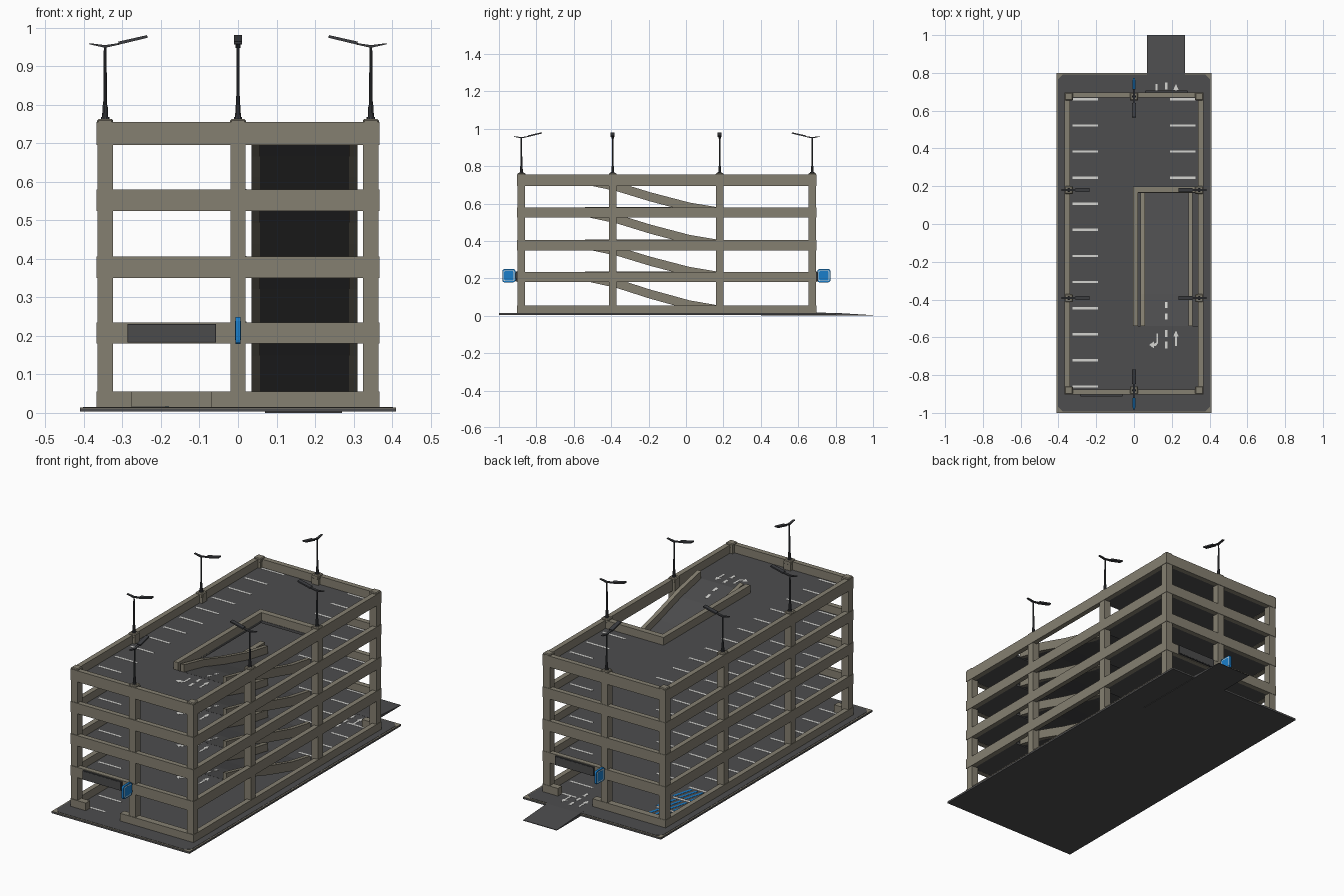
import bpy, bmesh, math
from mathutils import Matrix, Vector

if "Cube" in bpy.data.objects:
    bpy.data.objects.remove(bpy.data.objects["Cube"])


def material(name, c):
    m = bpy.data.materials.new(name)
    m.diffuse_color = (*c, 1)
    m.use_nodes = True
    m.node_tree.nodes["Principled BSDF"].inputs["Base Color"].default_value = m.diffuse_color
    return m


CONC = material("concrete", (0.235, 0.215, 0.165))
ASPH = material("asphalt", (0.075, 0.075, 0.077))
PAINT = material("white_paint", (0.66, 0.66, 0.64))
BLUE = material("blue", (0.01, 0.21, 0.60))
METAL = material("dark_metal", (0.045, 0.047, 0.052))
PANEL = material("panel_grey", (0.07, 0.07, 0.07))


def box(bm, x0, x1, y0, y1, z0, z1):
    m = Matrix.Translation(((x0 + x1) / 2, (y0 + y1) / 2, (z0 + z1) / 2)) @ \
        Matrix.Diagonal((x1 - x0, y1 - y0, z1 - z0, 1))
    bmesh.ops.create_cube(bm, size=1, matrix=m)


def prism(bm, pts, vec, place):
    """Extrude a 2D outline along vec; place maps (a, b) to 3D."""
    f = bm.faces.new([bm.verts.new(place(a, b)) for a, b in pts])
    r = bmesh.ops.extrude_face_region(bm, geom=[f], use_keep_orig=True)
    bmesh.ops.translate(bm, vec=Vector(vec), verts=[v for v in r["geom"] if isinstance(v, bmesh.types.BMVert)])


def side_prism(bm, pts, x0, x1):
    prism(bm, pts, (x1 - x0, 0, 0), lambda y, z: (x0, y, z))


def flat_prism(bm, pts, z0, z1):
    prism(bm, pts, (0, 0, z1 - z0), lambda x, y: (x, y, z0))


def finish(name, bm, mat):
    bmesh.ops.recalc_face_normals(bm, faces=bm.faces)
    me = bpy.data.meshes.new(name)
    bm.to_mesh(me)
    bm.free()
    me.materials.append(mat)
    ob = bpy.data.objects.new(name, me)
    bpy.context.collection.objects.link(ob)
    return ob


def boxes(name, mat, items):
    bm = bmesh.new()
    for b in items:
        box(bm, *b)
    return finish(name, bm, mat)


# main levels
G = 0.015
FLOORS = [0.195, 0.366, 0.539, 0.711]
BEAMS = [(0.180, 0.235), (0.350, 0.406), (0.524, 0.580), (0.695, 0.755)]
X, Y0, Y1 = 0.367, -0.903, 0.697
RY0, RY1 = -0.54, 0.165        # ramp opening
RX0, RX1 = 0.035, 0.31

# base slab, kerb border, chamfered paving, sloped driveway
boxes("base_slab", ASPH, [(-0.41, 0.41, -1, 0.8, 0.003, 0.012)])
boxes("kerb_border", CONC, [(-0.41, 0.41, -1, 0.8, 0.012, 0.0135)])
bm = bmesh.new()
a, b0, b1, c = 0.402, -0.992, 0.792, 0.025
flat_prism(bm, [(-a + c, b0), (a - c, b0), (a, b0 + c), (a, b1 - c),
                (a - c, b1), (-a + c, b1), (-a, b1 - c), (-a, b0 + c)], 0.0125, G)
finish("ground_paving", bm, ASPH)
bm = bmesh.new()
side_prism(bm, [(0.4, 0), (1, 0), (1, 0.003), (0.8, G + 0.0005), (0.77, G + 0.0005), (0.77, 0.006), (0.4, 0.004)], 0.07, 0.27)
finish("driveway", bm, ASPH)

# floor slabs around the ramp opening
for i, f in enumerate(FLOORS):
    boxes(f"floor_{i + 1}", ASPH, [
        (-0.345, 0.022, -0.88, 0.68, f - 0.014, f),
        (0.022, 0.345, -0.88, RY0, f - 0.014, f),
        (0.022, 0.345, RY1, 0.68, f - 0.014, f)])

# perimeter beams, thin walls all round
T = 0.027
for i, (z0, z1) in enumerate(BEAMS):
    boxes(f"beam_{i + 1}", CONC, [
        (-X, X, Y0, Y0 + T, z0, z1), (-X, X, Y1 - T, Y1, z0, z1),
        (-X, -X + T, Y0 + T, Y1 - T, z0, z1), (X - T, X, Y0 + T, Y1 - T, z0, z1)])
# ground walls with front and back entrances
boxes("ground_walls", CONC, [
    (-X, -0.275, Y0, Y0 + 0.035, 0.013, 0.056), (-0.07, X, Y0, Y0 + 0.035, 0.013, 0.056),
    (-X, 0.07, Y1 - 0.035, Y1, 0.013, 0.056), (0.275, X, Y1 - 0.035, Y1, 0.013, 0.056),
    (-X, -X + T, Y0 + T, Y1 - T, 0.013, 0.056), (X - T, X, Y0 + T, Y1 - T, 0.013, 0.056)])

# pillars with caps
PX, PY = (-0.345, 0, 0.345), (-0.88, -0.392, 0.18, 0.675)
spots = [(x, y) for x in PX for y in PY if x or y in (PY[0], PY[3])]
boxes("pillars", CONC, [(x - 0.02, x + 0.02, y - 0.02, y + 0.02, 0.013, 0.755) for x, y in spots])
caps = boxes("pillar_caps", CONC, [(x - 0.021, x + 0.021, y - 0.021, y + 0.021, 0.74, 0.763) for x, y in spots])
bev = caps.modifiers.new("bevel", "BEVEL")
bev.width, bev.segments = 0.004, 1

# ramps with side rails
STEPS = [(RY1 + 0.01, 0), (0.02, 0.15), (-0.19, 0.47), (-0.37, 0.79), (RY0, 1)]
levels = [G] + FLOORS
for i in range(4):
    lo, hi = levels[i], levels[i + 1]
    line = [(y, lo + t * (hi - lo)) for y, t in STEPS]

    def band(up, down):
        return [(y, z + up) for y, z in line] + [(y, z + down) for y, z in reversed(line)]
    bm = bmesh.new()
    side_prism(bm, band(0.0005, -0.008), RX0 + 0.005, RX1 - 0.005)
    finish(f"ramp_{i + 1}", bm, ASPH)
    bm = bmesh.new()
    for x in (RX0, RX1 - 0.022):
        side_prism(bm, band(0.04, -0.009), x, x + 0.022)
    finish(f"ramp_rails_{i + 1}", bm, CONC)
    # centre dashes at the head of the ramp
    bm = bmesh.new()
    slope = (line[4][1] - line[3][1]) / (line[4][0] - line[3][0])
    for y in (-0.43, -0.49):
        z = hi + (y - RY0) * slope + 0.001
        side_prism(bm, [(y - 0.016, z - 0.016 * slope), (y + 0.016, z + 0.016 * slope),
                        (y + 0.016, z + 0.016 * slope + 0.001), (y - 0.016, z - 0.016 * slope + 0.001)], 0.163, 0.177)
    finish(f"ramp_dashes_{i + 1}", bm, PAINT)
    # guard wall beside the opening
    boxes(f"opening_guard_{i + 1}", CONC, [(-0.005, 0.022, RY0, 0.198, hi - 0.014, hi + 0.042)])
boxes("top_end_guard", CONC, [(0.022, 0.345, 0.167, 0.198, 0.70, 0.753)])


def arrow(bm, x, y, d, z):
    """Straight arrow centred on x, y pointing along d (+1/-1 in y)."""
    flat_prism(bm, [(x - 0.005, y - 0.04 * d), (x + 0.005, y - 0.04 * d), (x + 0.005, y + 0.01 * d),
                    (x + 0.014, y + 0.01 * d), (x, y + 0.042 * d), (x - 0.014, y + 0.01 * d),
                    (x - 0.005, y + 0.01 * d)], z, z + 0.001)


# painted bay lines and arrows per floor
for i, f in enumerate(levels):
    bm = bmesh.new()
    for k in range(12):
        y = 0.66 - 0.1382 * k
        box(bm, -0.325, -0.19, y - 0.006, y + 0.006, f, f + 0.001)
        if k < 4:
            box(bm, 0.19, 0.325, y - 0.006, y + 0.006, f, f + 0.001)
    if i:
        for y in (-0.58, -0.64):
            box(bm, 0.163, 0.177, y - 0.018, y + 0.018, f, f + 0.001)
        arrow(bm, 0.222, -0.605, 1, f)
        flat_prism(bm, [(0.118, -0.58), (0.128, -0.58), (0.128, -0.63), (0.116, -0.645), (0.105, -0.645),
                        (0.105, -0.658), (0.08, -0.64), (0.105, -0.622), (0.105, -0.635), (0.118, -0.627)], f, f + 0.001)
    else:
        for y in (0.61, 0.67, 0.73):
            box(bm, 0.163, 0.177, y - 0.018, y + 0.018, f, f + 0.001)
        arrow(bm, 0.222, 0.70, 1, f)
        arrow(bm, 0.12, 0.70, -1, f)
    finish(f"floor_markings_{i}", bm, PAINT)

# blue hatched bays on the ground floor
bm = bmesh.new()
for k in range(3):
    top = 0.648 - 0.1382 * k
    for s in range(4):
        x = -0.322 + 0.033 * s
        flat_prism(bm, [(x, top - 0.11), (x + 0.014, top - 0.11), (x + 0.044, top), (x + 0.03, top)], G, G + 0.001)
finish("blue_bay_hatching", bm, BLUE)

# entrance header panels
for name, x0, x1, y in (("front", -0.287, -0.057, Y0 - 0.004), ("back", 0.057, 0.287, Y1 + 0.004)):
    boxes(f"{name}_entrance_frame", METAL, [(x0, x1, y - 0.004, y + 0.004, 0.183, 0.231)])
    boxes(f"{name}_entrance_panel", PANEL, [(x0 + 0.003, x1 - 0.003, y - 0.005, y + 0.005, 0.186, 0.228)])


def rounded(cy, cz, h, r):
    return [(cy + sx * (h - r) + r * math.cos(t), cz + sz * (h - r) + r * math.sin(t))
            for q, (sx, sz) in enumerate(((1, 1), (-1, 1), (-1, -1), (1, -1)))
            for t in [math.pi / 2 * (q + k / 3) for k in range(4)]]


# projecting blue signs with pale inner border
for name, y, edge in (("front", -0.947, Y0), ("back", 0.737, Y1)):
    for part, h, r, w, mat in (("body", 0.035, 0.010, 0.006, BLUE), ("border", 0.029, 0.008, 0.0066, PAINT),
                               ("face", 0.025, 0.006, 0.0072, BLUE)):
        bm = bmesh.new()
        side_prism(bm, rounded(y, 0.214, h, r), -w, w)
        finish(f"{name}_sign_{part}", bm, mat)
    e0, e1 = sorted((edge, y + (0.033 if y < 0 else -0.033)))
    boxes(f"{name}_sign_brackets", METAL, [(-0.004, 0.004, e0 - 0.002, e1 + 0.002, z, z + 0.008) for z in (0.192, 0.228)])

# lamp posts, heads pointing inward
for n, (x, y, ang) in enumerate([(0, PY[0], 0), (0, PY[3], 180)] +
                                [(s * 0.345, yy, 90 * s) for s in (-1, 1) for yy in PY[1:3]]):
    if x:
        ang = -90 if x < 0 else 90
    bm = bmesh.new()
    for z0, z1, r0, r1 in ((0.76, 0.768, 0.011, 0.011), (0.768, 0.80, 0.008, 0.0065), (0.80, 0.953, 0.005, 0.0035)):
        bmesh.ops.create_cone(bm, cap_ends=True, segments=10, radius1=r0, radius2=r1, depth=z1 - z0,
                              matrix=Matrix.Translation((0, 0, (z0 + z1) / 2)))
    side_prism(bm, [(-0.04, 0.957), (0, 0.948), (0.04, 0.957), (0.04, 0.961), (0, 0.955), (-0.04, 0.960)], -0.006, 0.006)
    side_prism(bm, [(0.035, 0.956), (0.11, 0.974), (0.109, 0.981), (0.034, 0.964)], -0.011, 0.011)
    bmesh.ops.transform(bm, verts=bm.verts, matrix=Matrix.Translation((x, y, 0)) @ Matrix.Rotation(math.radians(ang), 4, "Z"))
    finish(f"lamp_post_{n + 1}", bm, METAL)
